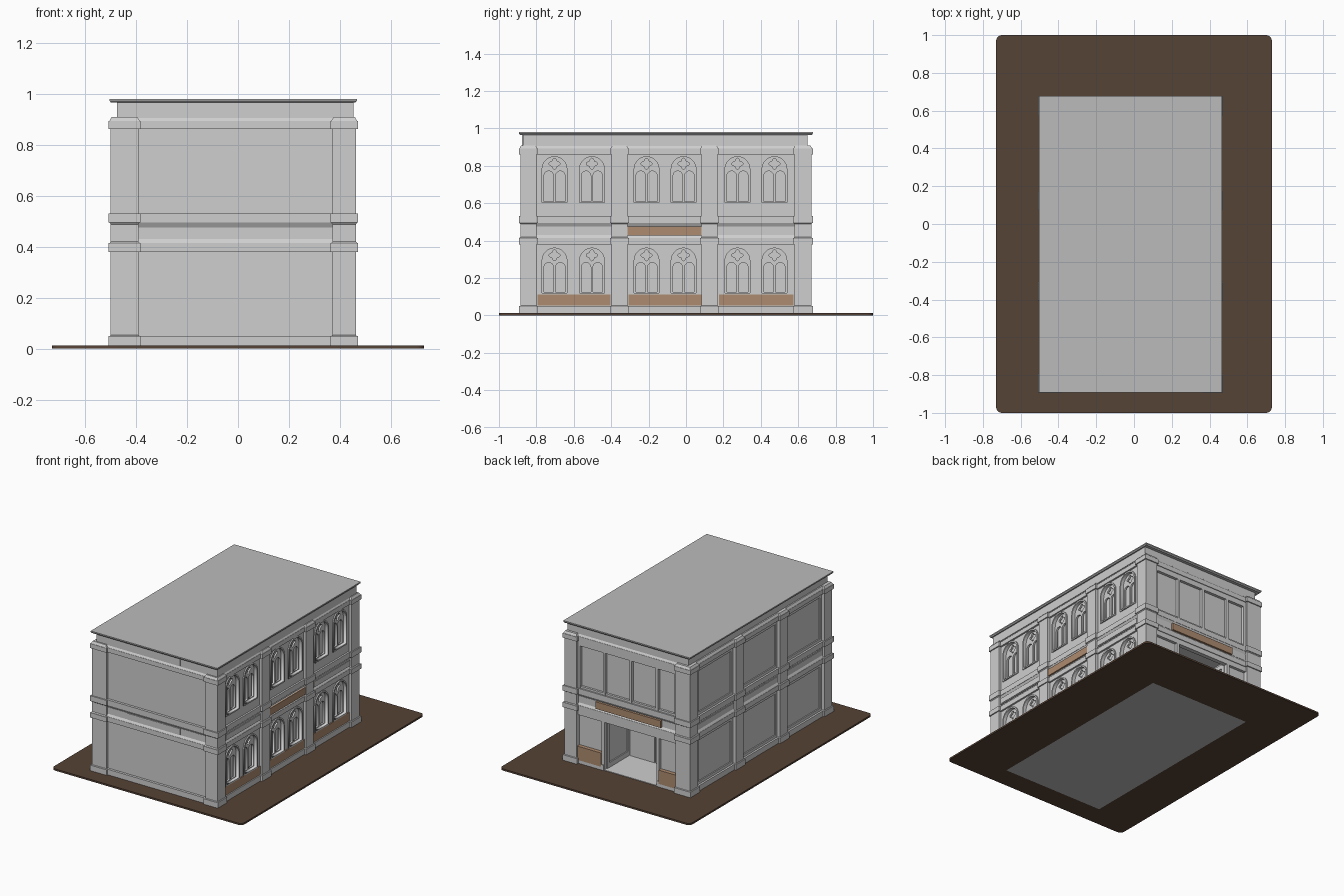
import bpy, bmesh, math
from mathutils import Matrix, Vector

if "Cube" in bpy.data.objects:
    bpy.data.objects.remove(bpy.data.objects["Cube"])


def material(name, rgb):
    m = bpy.data.materials.new(name)
    m.diffuse_color = (*rgb, 1)
    m.use_nodes = True
    m.node_tree.nodes["Principled BSDF"].inputs["Base Color"].default_value = m.diffuse_color
    return m


STONE = material("pale grey stone", (0.62, 0.62, 0.62))
ROOF = material("roof grey", (0.5, 0.5, 0.5))
TAN = material("tan panel", (0.42, 0.26, 0.16))
SOIL = material("dark brown base", (0.093, 0.056, 0.037))


def link(name, mesh, mat):
    mesh.materials.clear()
    mesh.materials.append(mat)
    ob = bpy.data.objects.new(name, mesh)
    bpy.context.collection.objects.link(ob)
    return ob


def boxes(name, items, mat):
    """items: (x0, x1, y0, y1, z0, z1[, bottom inset, top inset])"""
    bm = bmesh.new()
    for it in items:
        x0, x1, y0, y1, z0, z1 = it[:6]
        lo, hi = it[6:] if len(it) > 6 else (0, 0)
        for v in bmesh.ops.create_cube(bm, size=1)["verts"]:
            s = hi if v.co.z > 0 else lo
            v.co = Vector((x1 - s if v.co.x > 0 else x0 + s,
                           y1 - s if v.co.y > 0 else y0 + s,
                           z1 if v.co.z > 0 else z0))
    me = bpy.data.meshes.new(name)
    bm.to_mesh(me)
    bm.free()
    return link(name, me, mat)


def plate(name, loops, thickness, matrix, mat):
    """Filled outlines with holes, extruded about their plane."""
    cu = bpy.data.curves.new(name, 'CURVE')
    cu.dimensions = '2D'
    cu.fill_mode = 'BOTH'
    cu.extrude = thickness / 2
    for pts in loops:
        sp = cu.splines.new('POLY')
        sp.points.add(len(pts) - 1)
        for p, (a, b) in zip(sp.points, pts):
            p.co = (a, b, 0, 1)
        sp.use_cyclic_u = True
    tmp = bpy.data.objects.new(name + "_outline", cu)
    bpy.context.collection.objects.link(tmp)
    bpy.context.view_layer.update()
    dg = bpy.context.evaluated_depsgraph_get()
    me = bpy.data.meshes.new_from_object(tmp.evaluated_get(dg))
    bpy.data.objects.remove(tmp)
    me.transform(matrix)
    return link(name, me, mat)


def rect(a0, a1, b0, b1):
    return [(a0, b0), (a1, b0), (a1, b1), (a0, b1)]


def arch(c, r, z0, spring, n=18):
    return [(c - r, z0), (c + r, z0)] + [
        (c + r * math.cos(math.pi * i / n), spring + r * math.sin(math.pi * i / n))
        for i in range(n + 1)]


def quatrefoil(c, z, n=32):
    out = []
    for i in range(n):
        t = 2 * math.pi * i / n
        r = 0.024 + 0.006 * math.cos(4 * t)
        out.append((c + r * math.cos(t), z + r * math.sin(t)))
    return out


def on_right(x):
    # local x -> y, local y -> z, local z -> x
    return Matrix(((0, 0, 1, x), (1, 0, 0, 0), (0, 1, 0, 0), (0, 0, 0, 1)))


# ground slab with rounded corners and a floor set into it
corner = []
for sx, sy, a0 in ((1, 1, 0), (-1, 1, 90), (-1, -1, 180), (1, -1, 270)):
    for i in range(6):
        t = math.radians(a0 + 18 * i)
        corner.append((sx * 0.70 + 0.03 * math.cos(t), sy * 0.97 + 0.03 * math.sin(t)))
plate("ground_slab", [corner, rect(-0.42, 0.36, -0.85, 0.62)], 0.012,
      Matrix.Translation((0, 0, 0.006)), SOIL)
boxes("floor", [(-0.42, 0.36, -0.85, 0.62, 0, 0.013)], ROOF)

# wall core with a recessed entrance at the back
XL, XR, YF, YB = -0.475, 0.405, -0.865, 0.635
DL, DR, DY = -0.235, 0.17, 0.38
boxes("wall_core", [
    (XL, XR, YF, YB, 0.375, 0.965),
    (XL, XR, YF, DY, 0.012, 0.375),
    (XL, DL, DY, YB, 0.012, 0.375),
    (DR, XR, DY, YB, 0.012, 0.375)], STONE)
boxes("entrance_floor", [(DL, DR, DY, YB + 0.02, 0.012, 0.016)], STONE)

# piers: four corners plus two on each long side
PX = [(-0.5, -0.39), (0.37, 0.463)]
PY = [(-0.885, -0.8), (-0.398, -0.313), (0.083, 0.168), (0.58, 0.67)]
piers, blocks = [], []
BANDS = [(0.012, 0.05), (0.38, 0.414), (0.494, 0.531), (0.861, 0.892)]
for i, (y0, y1) in enumerate(PY):
    for side, (x0, x1) in enumerate(PX):
        piers.append((x0, x1, y0, y1, 0.012, 0.9))
        for z0, z1 in BANDS:
            blocks.append((x0 - 0.008, x1 + 0.008, y0 - 0.009, y1 + 0.008, z0, z1))
        # narrow moulding above each block
        for z0, z1, a, b in ((0.05, 0.056, 0.006, 0.012), (0.414, 0.43, 0.004, 0.016),
                             (0.476, 0.494, 0.018, 0.004), (0.892, 0.908, 0.003, 0.012)):
            blocks.append((x0 - 0.008, x1 + 0.008, y0 - 0.009, y1 + 0.008, z0, z1, a, b))
# mid piers must not block the entrance, which ends short of the sides
boxes("piers", piers, STONE)
boxes("pier_blocks", blocks, STONE)

# continuous bands, frieze, parapet and roof cap
W = (-0.496, 0.457, -0.882, 0.66)
bands = [(*W, z0, z1) for z0, z1 in BANDS[1:]]
bands += [(*W, 0.414, 0.43, 0.002, 0.012), (*W, 0.476, 0.494, 0.012, 0.002),
          (*W, 0.892, 0.908, 0.002, 0.012)]
boxes("cornice_bands", bands, STONE)
boxes("plinth", [(W[0], W[1], W[2], DY, 0.012, 0.05),
                 (W[0], DL, DY, W[3], 0.012, 0.05),
                 (DR, W[1], DY, W[3], 0.012, 0.05)], STONE)
boxes("frieze", [(-0.485, 0.452, -0.872, 0.65, 0.43, 0.476)], STONE)
boxes("parapet", [(-0.474, 0.452, -0.872, 0.65, 0.905, 0.966)], STONE)
boxes("roof_cap", [(-0.504, 0.466, -0.893, 0.678, 0.965, 0.972, 0.006, 0),
                   (-0.504, 0.466, -0.893, 0.678, 0.972, 0.98)], ROOF)

# raised plates on frieze and parapet
boxes("frieze_plates", [
    (0.45, 0.456, -0.783, -0.41, 0.434, 0.472),
    (0.45, 0.456, 0.18, 0.567, 0.434, 0.472),
    (-0.233, 0.169, -0.876, -0.87, 0.431, 0.475),
    (-0.233, 0.169, -0.876, -0.87, 0.908, 0.964),
    (-0.489, -0.483, -0.783, -0.41, 0.434, 0.472),
    (-0.489, -0.483, -0.297, 0.078, 0.434, 0.472),
    (-0.489, -0.483, 0.18, 0.567, 0.434, 0.472)], STONE)

# blank tan boards on the frieze and under the windows
boxes("frieze_boards", [(0.45, 0.461, -0.35, 0.147, 0.427, 0.476),
                        (-0.27, 0.23, 0.645, 0.664, 0.427, 0.476)], TAN)
BAYS = [(-0.795, -0.403), (-0.308, 0.085), (0.176, 0.575)]
boxes("window_aprons", [(0.43, 0.453, a, b, 0.053, 0.112) for a, b in BAYS], TAN)

# right wall with twelve arched windows
CENTRES = [-0.703, -0.503, -0.211, -0.013, 0.275, 0.473]
LEVELS = [(0.112, 0.294), (0.594, 0.783)]  # sill and spring heights
for k, (sill, spring) in enumerate(LEVELS):
    floor_name = ("lower", "upper")[k]
    b0, b1 = ((0.03, 0.385), (0.52, 0.875))[k]
    plate(floor_name + "_window_wall",
          [rect(YF, YB, b0, b1)] + [arch(c, 0.07, sill + 0.004, spring) for c in CENTRES],
          0.042, on_right(0.424), STONE)
    frames, tracery = [], []
    for c in CENTRES:
        frames += [arch(c, 0.076, sill, spring), arch(c, 0.066, sill + 0.009, spring)]
        tracery += [arch(c, 0.069, sill + 0.005, spring), quatrefoil(c, spring + 0.028)]
        tracery += [arch(c + s * 0.031, 0.025, sill + 0.014, spring - 0.036, 10)
                    for s in (-1, 1)]
    plate(floor_name + "_window_frames", frames, 0.03, on_right(0.438), STONE)
    plate(floor_name + "_window_tracery", tracery, 0.012, on_right(0.424), STONE)

# plain recessed panels on the left side: thin border strips in each bay
strips = []
for a, b in BAYS:
    for z0, z1 in ((0.05, 0.38), (0.531, 0.861)):
        for y0, y1, c, d in ((a, a + 0.02, z0, z1), (b - 0.02, b, z0, z1),
                             (a, b, z1 - 0.025, z1), (a, b, z0, z0 + 0.02)):
            strips.append((-0.483, -0.47, y0, y1, c, d))
boxes("left_panel_borders", strips, STONE)

# back: upper glazing bars and lower shopfront posts
bars = [(x - 0.009, x + 0.009, 0.63, 0.655, 0.531, 0.861)
        for x in (-0.381, -0.235, -0.033, 0.17, 0.361)]
bars += [(-0.39, 0.37, 0.63, 0.655, 0.825, 0.861), (-0.39, 0.37, 0.63, 0.65, 0.531, 0.545)]
bars += [(x - 0.01, x + 0.01, 0.62, 0.655, 0.012, 0.38) for x in (DL - 0.008, DR + 0.008)]
bars += [(-0.39, 0.37, 0.625, 0.655, 0.345, 0.38)]
boxes("back_glazing_bars", bars, STONE)
boxes("back_aprons", [(-0.39, DL - 0.018, 0.63, 0.662, 0.035, 0.13),
                      (DR + 0.018, 0.37, 0.63, 0.662, 0.035, 0.13)], TAN)

# entrance: frames on the two side walls and double doors at the rear
trim = []
for x0, x1 in ((DL - 0.002, DL + 0.008), (DR - 0.008, DR + 0.002)):
    trim += [(x0, x1, DY, DY + 0.025, 0.016, 0.36), (x0, x1, 0.605, 0.63, 0.016, 0.36),
             (x0, x1, DY, 0.63, 0.33, 0.36), (x0, x1, DY, 0.63, 0.016, 0.05)]
trim += [(DL + 0.012, -0.036, DY - 0.002, DY + 0.008, 0.016, 0.34),
         (-0.03, DR - 0.012, DY - 0.002, DY + 0.008, 0.016, 0.34)]
boxes("entrance_trim", trim, STONE)
